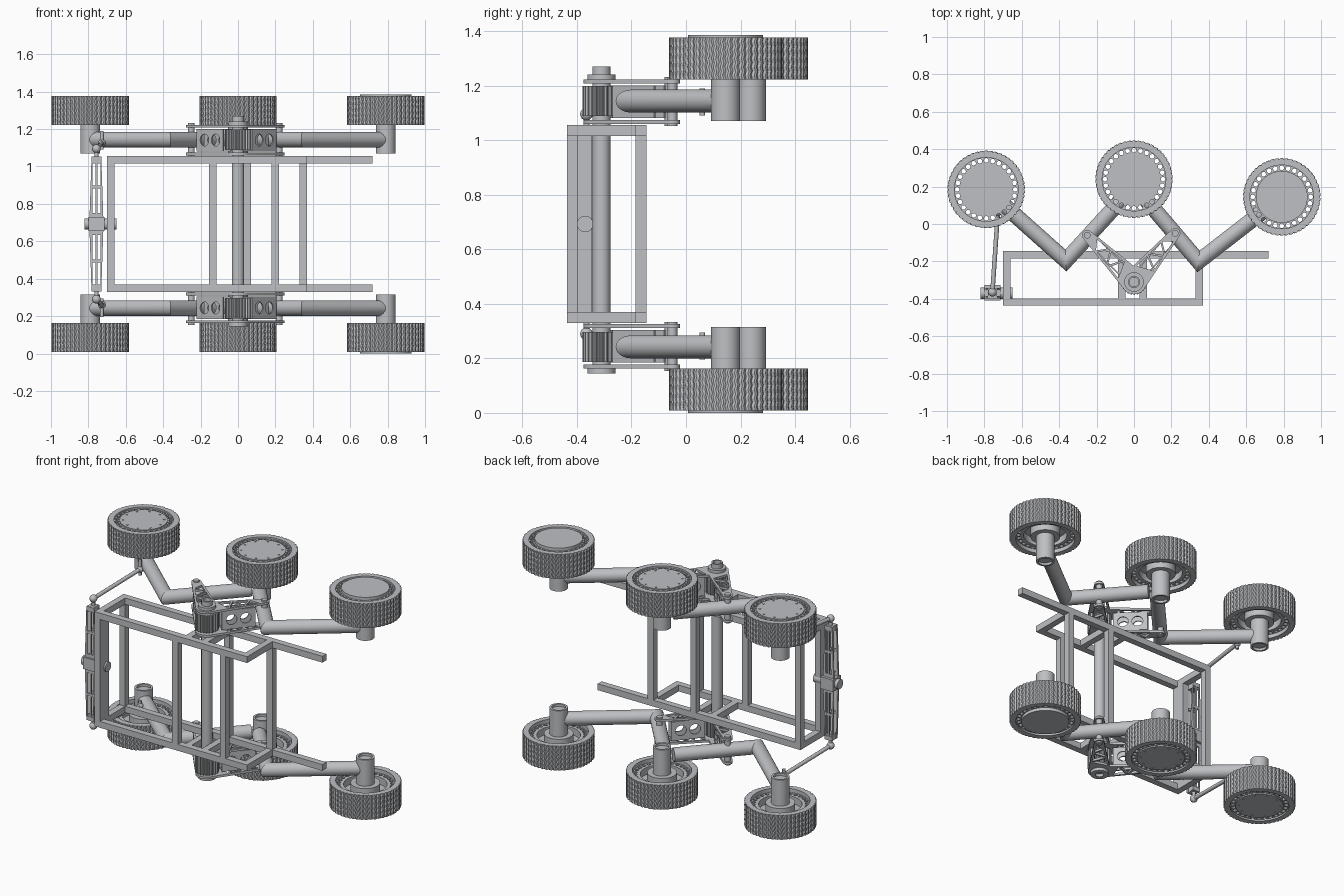
import bpy, bmesh
from math import pi, cos, sin, radians
from mathutils import Vector, Matrix

if "Cube" in bpy.data.objects:
    bpy.data.objects.remove(bpy.data.objects["Cube"])

HEIGHT = 1.385
metal = bpy.data.materials.new("grey metal")
metal.use_nodes = True
GREY = (0.52, 0.53, 0.55, 1)
metal.diffuse_color = GREY
metal.node_tree.nodes["Principled BSDF"].inputs["Base Color"].default_value = GREY


def add(name, bm, smooth=True):
    bmesh.ops.remove_doubles(bm, verts=bm.verts, dist=1e-5)
    bmesh.ops.recalc_face_normals(bm, faces=bm.faces)
    me = bpy.data.meshes.new(name)
    bm.to_mesh(me)
    bm.free()
    if smooth:
        me.shade_smooth()
        me.set_sharp_from_angle(angle=radians(35))
    me.materials.append(metal)
    obj = bpy.data.objects.new(name, me)
    bpy.context.collection.objects.link(obj)
    return obj


def cyl_bm(a, b, r, seg=32):
    a, b = Vector(a), Vector(b)
    rot = (b - a).to_track_quat('Z', 'Y').to_matrix().to_4x4()
    bm = bmesh.new()
    bmesh.ops.create_cone(bm, cap_ends=True, segments=seg, radius1=r, radius2=r,
                          depth=(b - a).length,
                          matrix=Matrix.Translation((a + b) / 2) @ rot)
    return bm


def cyl(name, a, b, r, seg=32):
    return add(name, cyl_bm(a, b, r, seg))


def box(name, lo, hi):
    lo, hi = Vector(lo), Vector(hi)
    bm = bmesh.new()
    bmesh.ops.create_cube(bm, size=1, matrix=Matrix.Translation((lo + hi) / 2)
                          @ Matrix.Diagonal((*(hi - lo), 1)))
    return add(name, bm, False)


def ball(name, c, r):
    bm = bmesh.new()
    bmesh.ops.create_uvsphere(bm, u_segments=20, v_segments=12, radius=r,
                              matrix=Matrix.Translation(c))
    return add(name, bm)


def circle(r, x=0, y=0, n=32):
    return [(x + r * cos(2 * pi * i / n), y + r * sin(2 * pi * i / n)) for i in range(n)]


def plate(name, loops, thick, matrix):
    """Flat outline with holes, extruded evenly about its plane."""
    cu = bpy.data.curves.new(name, 'CURVE')
    cu.dimensions, cu.fill_mode, cu.extrude = '2D', 'BOTH', thick / 2
    for loop in loops:
        sp = cu.splines.new('POLY')
        sp.points.add(len(loop) - 1)
        for p, (x, y) in zip(sp.points, loop):
            p.co = (x, y, 0, 1)
        sp.use_cyclic_u = True
    tmp = bpy.data.objects.new(name, cu)
    bpy.context.collection.objects.link(tmp)
    dg = bpy.context.evaluated_depsgraph_get()
    me = bpy.data.meshes.new_from_object(tmp.evaluated_get(dg))
    bm = bmesh.new()
    bm.from_mesh(me)
    bm.transform(matrix)
    bpy.data.objects.remove(tmp)
    bpy.data.curves.remove(cu)
    bpy.data.meshes.remove(me)
    return add(name, bm)


def bent_tube(name, a, e, c, r):
    """Two round tubes meeting in a mitred elbow at e."""
    a, e, c = Vector(a), Vector(e), Vector(c)
    for tag, p, q in (("outer", a, c), ("inner", c, a)):
        d, other = (p - e).normalized(), (q - e).normalized()
        bm = cyl_bm(p, e - d * 0.12, r)
        cut = bmesh.ops.bisect_plane(bm, geom=bm.verts[:] + bm.edges[:] + bm.faces[:],
                                     plane_co=e, plane_no=d - other, clear_inner=True)
        edges = [g for g in cut["geom_cut"] if isinstance(g, bmesh.types.BMEdge)]
        bmesh.ops.holes_fill(bm, edges=edges)
        add(f"{name}_{tag}", bm)


def tyre(name, x, y, z0, z1):
    """Ring with zigzag tread grooves."""
    n, rows = 150, 10
    rings = [(0.207, z0 + (z1 - z0) * k / rows, 0.011 * (-1) ** k, 0.006) for k in range(rows + 1)]
    rings += [(0.17, z1, 0, 0), (0.17, z0, 0, 0)]
    bm = bmesh.new()
    grid = []
    for r, z, shift, groove in rings:
        ring = []
        for i in range(n):
            t = 2 * pi * i / n + shift
            rr = r - (groove if i % 3 == 0 else 0)
            ring.append(bm.verts.new((x + rr * cos(t), y + rr * sin(t), z)))
        grid.append(ring)
    for k, ring in enumerate(grid):
        nxt = grid[(k + 1) % len(grid)]
        for i in range(n):
            j = (i + 1) % n
            bm.faces.new((ring[i], ring[j], nxt[j], nxt[i]))
    add(name, bm, False)


def arm_plate_loops(length, r0, r1):
    """Tapered link outline with alternating triangular cut-outs."""
    out = [(r0 * cos(t), r0 * sin(t)) for t in [pi / 2 + pi * i / 16 for i in range(17)]]
    out += [(length + r1 * cos(t), r1 * sin(t)) for t in [-pi / 2 + pi * i / 16 for i in range(17)]]
    loops = [out]
    for k in range(4):
        u, s = 0.075 + 0.05 * k, (-1) ** k
        half = lambda v: r0 + (r1 - r0) * v / length - 0.013
        loops.append([(u, s * half(u)), (u + 0.075, s * half(u + 0.075)),
                      (u + 0.0375, -s * half(u + 0.0375))])
    return loops


PIVOT = Vector((0, -0.31, 0))
WHEELS = {"right": (-0.79, 0.185), "middle": (0, 0.24), "left": (0.79, 0.145)}
ELBOWS = {"right": (-0.364, -0.195), "left": (0.345, -0.2)}
TIPS = {"right": (-0.25, -0.06), "left": (0.22, -0.05)}

for level in ("upper", "lower"):
    Z = (lambda z: z) if level == "upper" else (lambda z: HEIGHT - z)

    def flat(x, y, z):
        return Matrix.Translation((x, y, Z(z)))

    # Wheels with perforated rims, hub drums and motors
    for side, (x, y) in WHEELS.items():
        tag = f"{level}_{side}"
        tyre(f"{tag}_tyre", x, y, *sorted((Z(1.222), Z(1.376))))
        holes = [circle(0.0125, 0.155 * cos(2 * pi * i / 28), 0.155 * sin(2 * pi * i / 28), 10)
                 for i in range(28)]
        plate(f"{tag}_rim", [circle(0.171, n=64)] + holes + [circle(0.125, n=48)],
              0.12, flat(x, y, 1.306))
        top = 1.385 if side == "left" else 1.374
        cyl(f"{tag}_hub_disc", (x, y, Z(1.29)), (x, y, Z(top)), 0.138, 64)
        cyl(f"{tag}_hub_boss", (x, y, Z(1.235)), (x, y, Z(1.3)), 0.085, 48)
        for i in range(10):
            t = 2 * pi * i / 10
            bx, by = x + 0.118 * cos(t), y + 0.118 * sin(t)
            cyl(f"{tag}_hub_bolt", (bx, by, Z(1.36)), (bx, by, Z(min(top + 0.003, HEIGHT))), 0.006, 8)
        plate(f"{tag}_motor_housing", [circle(0.053), circle(0.04)], 0.17, flat(x, y, 1.155))
        cyl(f"{tag}_motor", (x, y, Z(1.085)), (x, y, Z(1.24)), 0.042)

    # Suspension arms, tip pivots and truss links
    for side, e in ELBOWS.items():
        w, tip, s = WHEELS[side], Vector((*TIPS[side], 0)), (1 if side == "left" else -1)
        tag = f"{level}_{side}"
        bent_tube(f"{tag}_arm", (*w, Z(1.143)), (*e, Z(1.143)), (s * 0.03, 0.17, Z(1.143)), 0.042)
        cyl(f"{tag}_arm_pivot", (tip.x, tip.y, Z(1.052)), (tip.x, tip.y, Z(1.232)), 0.018, 20)
        axis = tip - PIVOT
        length = axis.length
        u = axis.normalized()
        v = Vector((-u.y, u.x, 0))
        turn = Matrix((u, v, (0, 0, 1))).transposed().to_4x4()
        for z in (1.067, 1.215):
            plate(f"{tag}_link_plate", arm_plate_loops(length, 0.066, 0.028), 0.014,
                  flat(PIVOT.x, PIVOT.y, z) @ turn)
        # Upright webs with round holes between the link plates
        upright = Matrix((u, (0, 0, 1), -v)).transposed().to_4x4()
        web = [(-0.1, -0.06), (0.1, -0.06), (0.1, 0.06), (-0.1, 0.06)]
        for off in (-0.028, 0.028):
            c = PIVOT + u * 0.18 + v * off
            plate(f"{tag}_link_web", [web, circle(0.032, -0.042), circle(0.032, 0.042)],
                  0.008, flat(c.x, c.y, 1.141) @ upright)

    # Ribbed pivot hub and collar
    ribs = [((0.07 if i % 4 < 2 else 0.061) * cos(2 * pi * i / 96),
             (0.07 if i % 4 < 2 else 0.061) * sin(2 * pi * i / 96)) for i in range(96)]
    plate(f"{level}_pivot_hub", [ribs], 0.11, flat(0, PIVOT.y, 1.143))
    plate(f"{level}_pivot_collar", [circle(0.052), circle(0.03)], 0.022, flat(0, PIVOT.y, 1.229))

    # Frame rails and cross bars
    lo, hi = sorted((Z(1.015), Z(1.055)))
    for name, x0, y0, x1, y1 in (
            ("rear_rail", -0.70, -0.185, 0.72, -0.145),
            ("front_rail", -0.70, -0.437, 0.37, -0.397),
            ("end_bar", -0.70, -0.397, -0.66, -0.185),
            ("step_bar", 0.33, -0.397, 0.37, -0.185),
            ("cross_bar_a", -0.085, -0.397, -0.045, -0.185),
            ("cross_bar_b", 0.03, -0.397, 0.07, -0.185)):
        box(f"{level}_{name}", (x0, y0, lo), (x1, y1, hi))

    # Steering link from the balance bar to the arm
    joint, end = Vector((-0.757, -0.365, Z(1.095))), Vector((-0.728, 0.06, Z(1.125)))
    cyl(f"{level}_link_rod", joint, end, 0.012, 16)
    ball(f"{level}_link_ball", joint, 0.023)
    cyl(f"{level}_link_stud", (joint.x, joint.y, Z(1.03)), joint, 0.011, 16)
    ball(f"{level}_link_end", end, 0.02)
    cyl(f"{level}_link_bolt", (end.x, end.y, Z(1.09)), (end.x, end.y, Z(1.19)), 0.01, 12)

# Frame posts
for name, x, y in (("end_front", -0.68, -0.417), ("end_rear", -0.68, -0.165),
                   ("front_a", -0.135, -0.417), ("front_b", 0.20, -0.417),
                   ("rear_a", 0.05, -0.165), ("rear_b", 0.35, -0.165)):
    box(f"{name}_post", (x - 0.02, y - 0.02, 0.36), (x + 0.02, y + 0.02, 1.03))
box("balance_mount_post", (-0.70, -0.397, 0.36), (-0.66, -0.345, 1.03))

# Main axle tube
plate("axle_tube", [circle(0.033), circle(0.024)], 1.125,
      Matrix.Translation((0, PIVOT.y, 0.7075)))

# Balance bar: two slotted plates around a central pivot
bar = [(-0.026, -0.36), (0.026, -0.36), (0.038, 0), (0.026, 0.36), (-0.026, 0.36), (-0.038, 0)]
slots = []
for s in (-1, 1):
    for a, b in ((0.06, 0.19), (0.205, 0.335)):
        for x in (-0.013, 0.013):
            slots.append([(x - 0.008, s * a), (x + 0.008, s * a), (x + 0.008, s * b), (x - 0.008, s * b)])
for y in (-0.392, -0.348):
    plate("balance_bar_plate", [bar] + slots, 0.012,
          Matrix.Translation((-0.757, y, HEIGHT / 2)) @ Matrix.Rotation(pi / 2, 4, 'X'))
for z in (0.35, HEIGHT - 0.35):
    box("balance_bar_end", (-0.78, -0.392, z - 0.018), (-0.734, -0.348, z + 0.018))
box("balance_bar_block", (-0.80, -0.408, 0.655), (-0.715, -0.325, 0.73))
cyl("balance_bar_pivot", (-0.82, -0.37, 0.6925), (-0.65, -0.37, 0.6925), 0.03)
